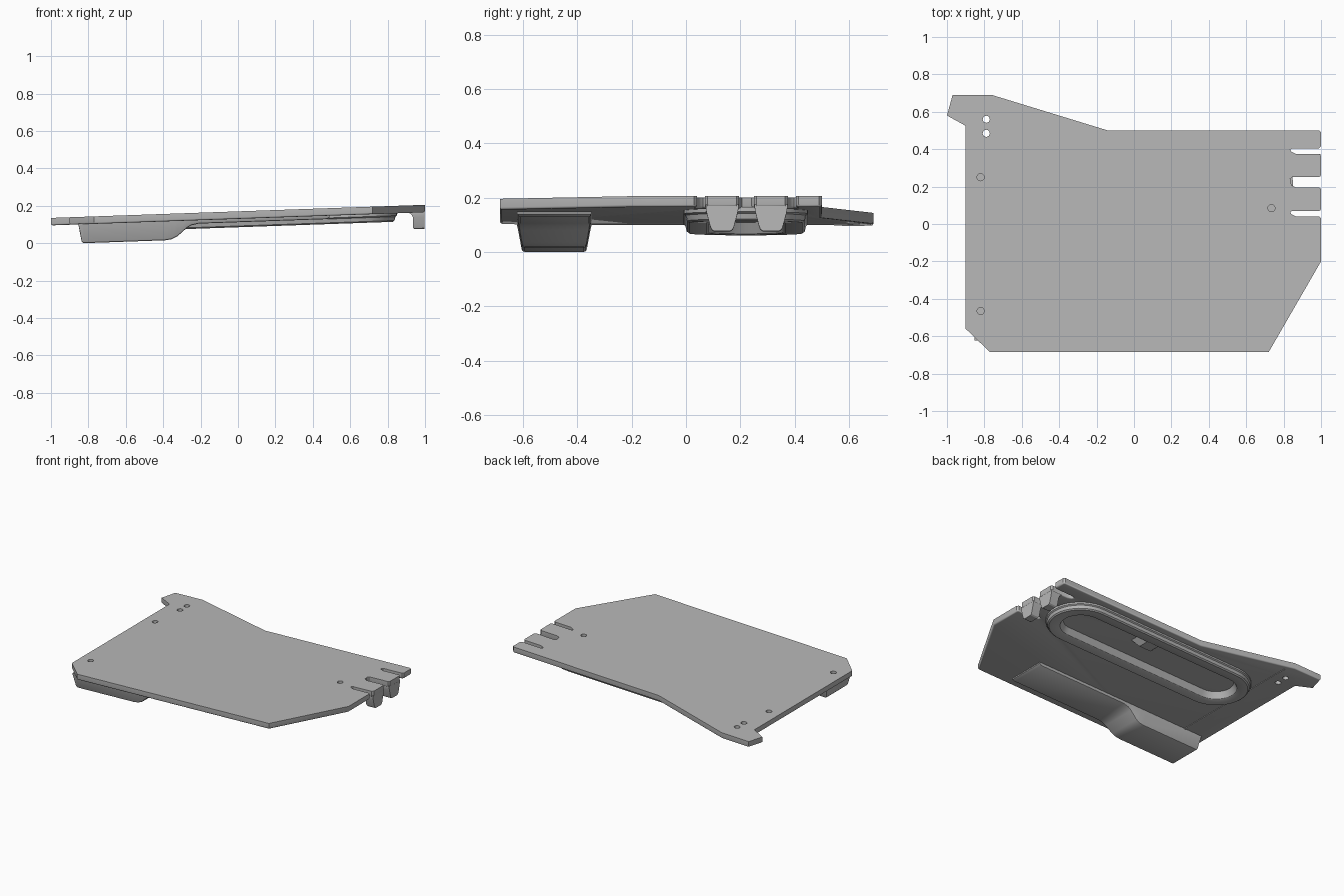
import bpy
import bmesh
from math import cos, sin, pi, radians

if "Cube" in bpy.data.objects:
    bpy.data.objects.remove(bpy.data.objects["Cube"], do_unlink=True)

SLOPE, BASE, THICK = 0.035, 0.13, 0.04   # underside: z = BASE + SLOPE * x

grey = bpy.data.materials.new("plain grey")
grey.use_nodes = True
grey.diffuse_color = (0.48, 0.48, 0.48, 1)
grey.node_tree.nodes["Principled BSDF"].inputs["Base Color"].default_value = grey.diffuse_color


def finish(bm, name):
    """Tilt the part to follow the sloping plate and make it an object."""
    bmesh.ops.recalc_face_normals(bm, faces=bm.faces)
    for v in bm.verts:
        v.co.z += BASE + SLOPE * v.co.x
    mesh = bpy.data.meshes.new(name)
    bm.to_mesh(mesh)
    bm.free()
    obj = bpy.data.objects.new(name, mesh)
    bpy.context.collection.objects.link(obj)
    mesh.materials.append(grey)
    return obj


def smooth(obj):
    bpy.ops.object.select_all(action='DESELECT')
    obj.select_set(True)
    bpy.context.view_layer.objects.active = obj
    bpy.ops.object.shade_smooth_by_angle(angle=radians(32))


def loft(rings, name, closed=False):
    """Skin a row of equal-length point rings; cap the ends or join them."""
    bm = bmesh.new()
    loops = [[bm.verts.new(p) for p in ring] for ring in rings]
    pairs = list(zip(loops, loops[1:]))
    if closed:
        pairs.append((loops[-1], loops[0]))
    else:
        bm.faces.new(loops[0])
        bm.faces.new(loops[-1])
    n = len(loops[0])
    for a, b in pairs:
        for i in range(n):
            j = (i + 1) % n
            bm.faces.new((a[i], a[j], b[j], b[i]))
    return finish(bm, name)


def circle(x, y, r, z, n=24):
    return [(x + r * cos(2 * pi * i / n), y + r * sin(2 * pi * i / n), z) for i in range(n)]


def stadium(x0, x1, y, r, z, n=20):
    right = [(x1 + r * cos(a), y + r * sin(a), z) for a in [pi * i / n - pi / 2 for i in range(n + 1)]]
    left = [(x0 - r * cos(a), y - r * sin(a), z) for a in [pi * i / n - pi / 2 for i in range(n + 1)]]
    return right + left


def box(x0, x1, y0, y1, z):
    return [(x0, y0, z), (x1, y0, z), (x1, y1, z), (x0, y1, z)]


# Plate outline, with three slots in the right edge
outline = [(1, -0.2), (0.72, -0.685), (-0.77, -0.685), (-0.9, -0.56), (-0.9, 0.525),
           (-1, 0.58), (-0.97, 0.69), (-0.76, 0.69), (-0.14, 0.5), (0.99, 0.5), (1, 0.49)]
for low, high in ((0.375, 0.405), (0.195, 0.25), (0.04, 0.07)):
    outline += [(1, high + 0.01), (0.99, high), (0.845, high), (0.835, high - 0.008),
                (0.842, low + 0.012), (0.865, low), (0.99, low), (1, low - 0.01)]

bm = bmesh.new()
under = bm.faces.new([bm.verts.new((x, y, 0)) for x, y in outline])
top = bmesh.ops.extrude_face_region(bm, geom=[under], use_keep_orig=True)
for v in top["geom"]:
    if isinstance(v, bmesh.types.BMVert):
        v.co.z = THICK
rim = [e for e in bm.edges if all(v.co.z < 0.001 for v in e.verts)]
bmesh.ops.recalc_face_normals(bm, faces=bm.faces)
bmesh.ops.bevel(bm, geom=rim, offset=0.009, segments=3, profile=0.5, affect='EDGES')
plate = finish(bm, "plate")

# Round holes: some go through, some are shallow
for x, y, floor in ((-0.79, 0.56, -0.05), (-0.79, 0.485, -0.05), (0.735, 0.085, -0.05),
                    (-0.82, 0.25, 0.015), (-0.82, -0.465, 0.015)):
    cutter = loft([circle(x, y, 0.019, floor), circle(x, y, 0.019, 0.08)], "hole_cutter")
    cutter.hide_render = True
    bpy.context.view_layer.objects.active = plate
    cut = plate.modifiers.new("hole", 'BOOLEAN')
    cut.operation, cut.solver, cut.object = 'DIFFERENCE', 'EXACT', cutter
    bpy.ops.object.modifier_apply(modifier=cut.name)
    bpy.data.objects.remove(cutter, do_unlink=True)
smooth(plate)

# Long oval rim on the underside, open in the middle
section = [(0.23, 0.005), (0.23, -0.012), (0.222, -0.018), (0.217, -0.038), (0.208, -0.045),
           (0.145, -0.045), (0.138, -0.041), (0.115, 0.005)]
smooth(loft([stadium(-0.49, 0.62, 0.22, r, z) for r, z in section], "oval_rim", closed=True))

# Small wedge inside the oval rim
smooth(loft([box(0.05, 0.24, 0.25, 0.36, 0.005), box(0.1, 0.19, 0.28, 0.36, -0.04)], "inner_wedge"))

# Deep pod running out into a shallow strip
path = [(-0.852, 0.008), (-0.848, 0.03), (-0.836, 0.092), (-0.826, 0.101), (-0.39, 0.101),
        (-0.355, 0.097), (-0.325, 0.083), (-0.275, 0.04), (-0.25, 0.026), (-0.21, 0.018),
        (0.475, 0.018), (0.49, 0.008)]
rings = []
for x, d in path:
    wide = 0.138
    low = wide - 0.18 * d
    e = min(0.009, d * 0.4)
    half = [(wide, 0.005), (low, -d + e), (low - 0.4 * e, -d + 0.3 * e), (low - 1.2 * e, -d)]
    rings.append([(x, -0.485 + y, z) for y, z in half] +
                 [(x, -0.485 - y, z) for y, z in reversed(half)])
smooth(loft(rings, "storage_pod"))

# Hooks hanging from the two middle tabs
for label, y in (("front", 0.133), ("back", 0.313)):
    shape = [(0.905, 0.06, 0.01), (0.918, 0.06, -0.002), (0.93, 0.059, -0.012), (0.935, 0.056, -0.025),
             (0.935, 0.044, -0.07), (0.937, 0.039, -0.082), (0.942, 0.03, -0.088)]
    smooth(loft([box(x, 0.998, y - w, y + w, z) for x, w, z in shape], label + "_hook"))

# Thin cross rib on the underside
smooth(loft([box(-0.72, -0.71, -0.35, 0.64, 0.003), box(-0.72, -0.71, -0.35, 0.64, -0.004)], "cross_rib"))
